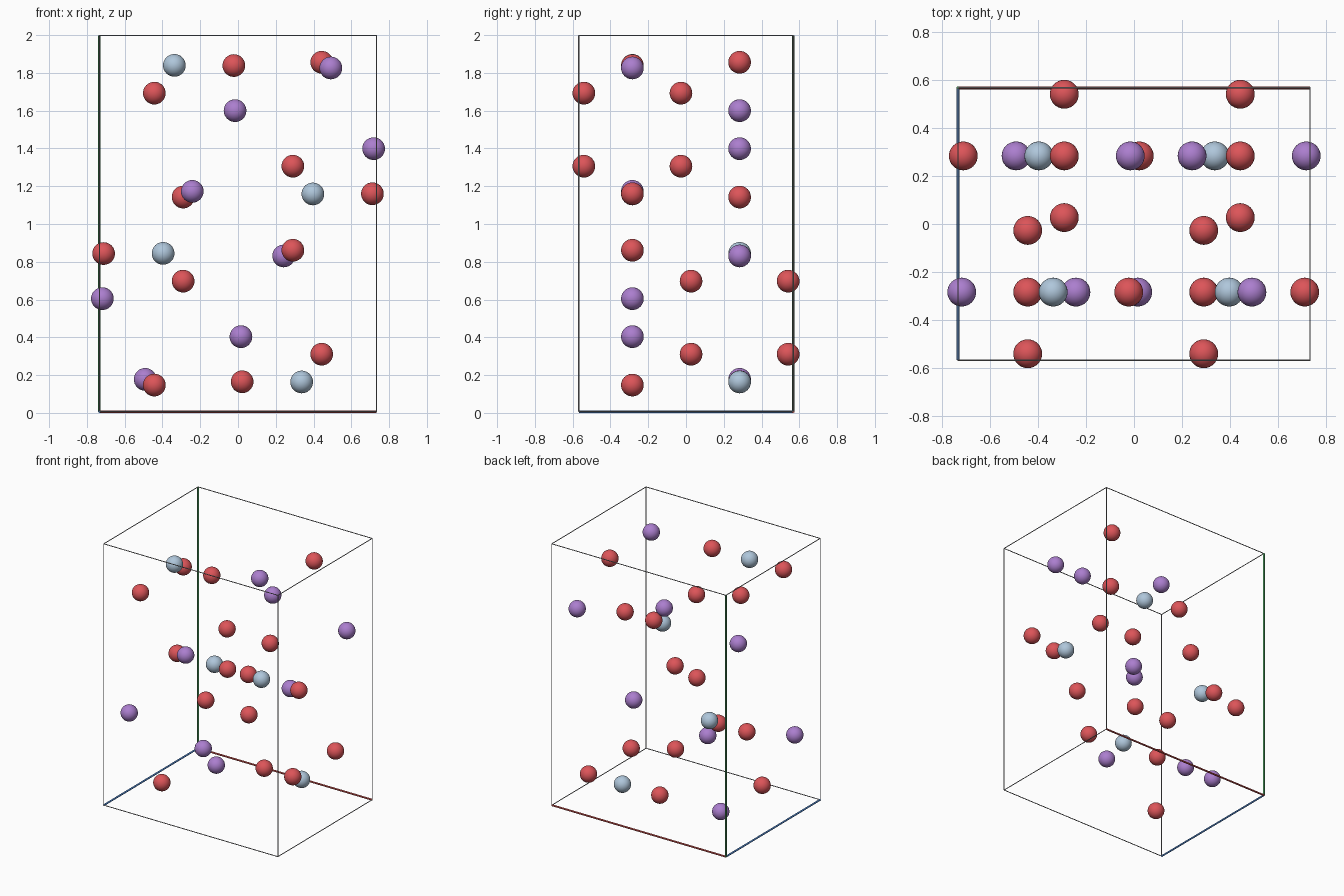
import bpy
from mathutils import Vector

if "Cube" in bpy.data.objects:
    bpy.data.objects.remove(bpy.data.objects["Cube"])

# Unit cell dimensions and bar thicknesses
A, B, C = 1.467, 1.135, 1.9905
AXIS_R, EDGE_R, BALL_R = 0.0065, 0.003, 0.06
CENTRE = Vector((0, 0, AXIS_R + C / 2))


def material(name, rgb):
    m = bpy.data.materials.new(name)
    m.diffuse_color = (*rgb, 1)
    m.use_nodes = True
    m.node_tree.nodes["Principled BSDF"].inputs["Base Color"].default_value = m.diffuse_color
    return m


red = material("red ball", (0.72, 0.09, 0.10))
purple = material("purple ball", (0.41, 0.21, 0.62))
grey = material("blue grey ball", (0.43, 0.57, 0.71))
frame = material("grey frame", (0.36, 0.36, 0.37))
axis_mats = {"x": material("axis red", (0.72, 0.10, 0.09)),
             "y": material("axis blue", (0.09, 0.27, 0.68)),
             "z": material("axis green", (0.09, 0.40, 0.14))}


def finish(name, mat):
    ob = bpy.context.object
    ob.name = name
    ob.data.materials.append(mat)
    bpy.ops.object.shade_smooth_by_angle()


def ball(name, pos, mat):
    bpy.ops.mesh.primitive_uv_sphere_add(segments=32, ring_count=16, radius=BALL_R,
                                         location=CENTRE + Vector(pos))
    finish(name, mat)


def bar(name, p, q, radius, mat):
    d = q - p
    bpy.ops.mesh.primitive_cylinder_add(vertices=12, radius=radius, depth=d.length,
                                        location=(p + q) / 2,
                                        rotation=d.to_track_quat('Z', 'Y').to_euler())
    finish(name, mat)


def site(name, mat, x, z, dy=0.0):
    """Repeat one ball by the mirror, glide and inversion of the cell."""
    glide_z = (C / 2 - z + C / 2) % C - C / 2
    for px, pz in ((x, z), (x + A / 2, glide_z)):
        for y in {-B / 4 - dy, -B / 4 + dy}:
            for s in (1, -1):
                ball(name, (s * px, s * y, s * pz), mat)


# Balls, each given by one representative relative to the cell centre
site("grey_ball", grey, -0.337, 0.838)
site("purple_ball_outer", purple, -0.718, -0.397)
site("purple_ball_inner", purple, -0.242, 0.171)
site("red_ball_side", red, -0.022, 0.837)
site("red_ball_end", red, -0.443, -0.8545)
site("red_ball_pair", red, -0.443, 0.691, 0.257)

# Cell frame: the three edges meeting at the back left bottom corner are thick axes
half = Vector((A / 2, B / 2, C / 2))
origin = (-1, 1, -1)
for i, axis in enumerate("xyz"):
    j, k = [n for n in range(3) if n != i]
    for sj in (-1, 1):
        for sk in (-1, 1):
            p, q = Vector(half), Vector(half)
            p[i] *= -1
            for v in (p, q):
                v[j] *= sj
                v[k] *= sk
            is_axis = sj == origin[j] and sk == origin[k]
            bar(axis + ("_axis_bar" if is_axis else "_frame_edge"), CENTRE + p, CENTRE + q,
                AXIS_R if is_axis else EDGE_R, axis_mats[axis] if is_axis else frame)
